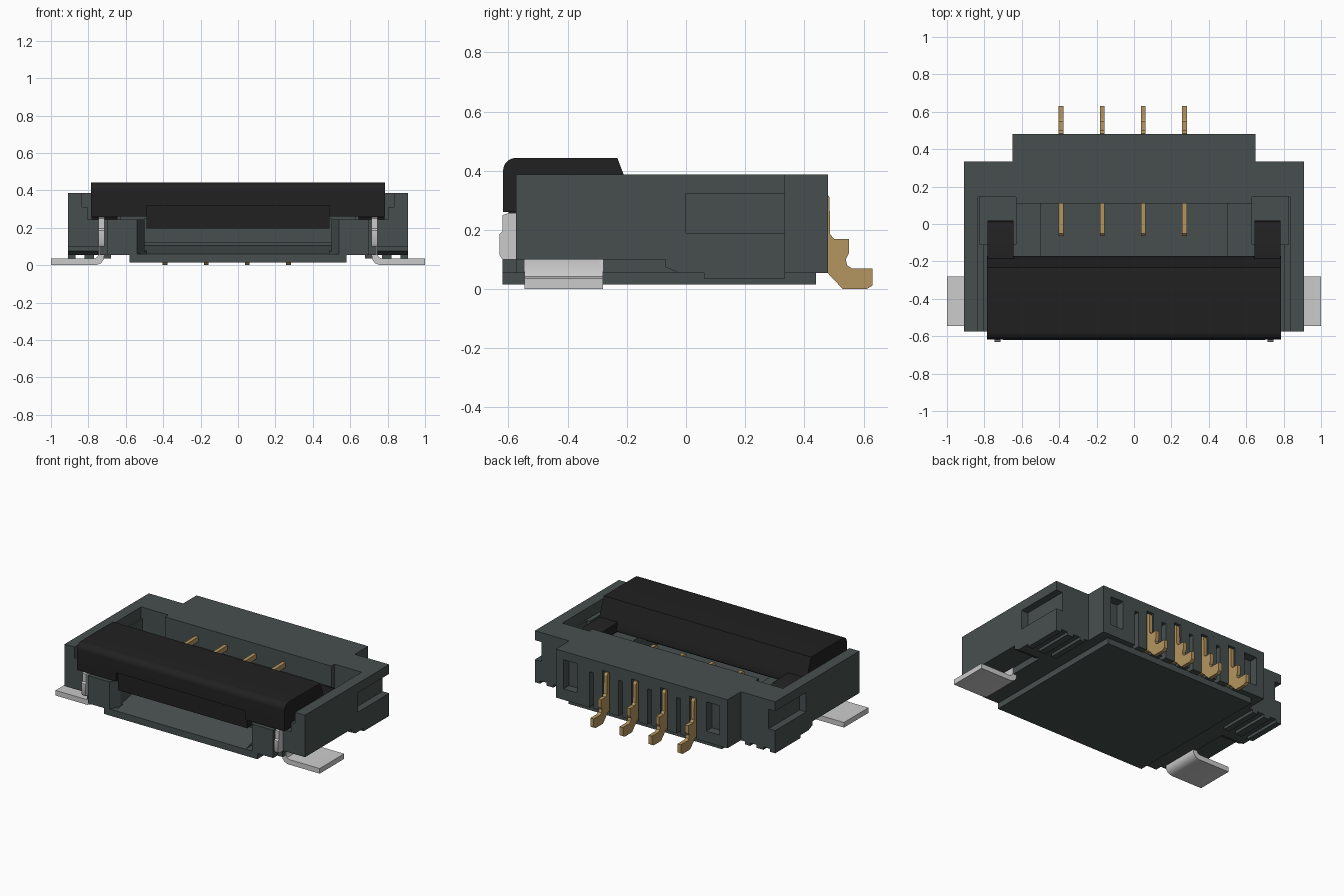
import bpy, bmesh, math
from mathutils import Vector

if "Cube" in bpy.data.objects:
    bpy.data.objects.remove(bpy.data.objects["Cube"])


def material(name, rgb):
    m = bpy.data.materials.new(name)
    m.diffuse_color = (*rgb, 1)
    m.use_nodes = True
    m.node_tree.nodes["Principled BSDF"].inputs["Base Color"].default_value = m.diffuse_color
    return m


GREY = material("slate_plastic", (0.062, 0.078, 0.076))
BLACK = material("black_plastic", (0.015, 0.015, 0.015))
GOLD = material("gold_contact", (0.46, 0.30, 0.115))
SILVER = material("tin_metal", (0.60, 0.60, 0.60))


def prism(name, pts, axis, a, b, mat):
    """Extrude a 2D outline from a to b. X: (y,z), Y: (x,z), Z: (x,y)."""
    place = {'X': lambda p, t: (t, p[0], p[1]),
             'Y': lambda p, t: (p[0], t, p[1]),
             'Z': lambda p, t: (p[0], p[1], t)}[axis]
    bm = bmesh.new()
    lo = [bm.verts.new(place(p, a)) for p in pts]
    hi = [bm.verts.new(place(p, b)) for p in pts]
    bm.faces.new(lo)
    bm.faces.new(hi)
    n = len(pts)
    for i in range(n):
        j = (i + 1) % n
        bm.faces.new((lo[i], lo[j], hi[j], hi[i]))
    bmesh.ops.recalc_face_normals(bm, faces=bm.faces)
    me = bpy.data.meshes.new(name)
    bm.to_mesh(me)
    bm.free()
    me.materials.append(mat)
    ob = bpy.data.objects.new(name, me)
    bpy.context.collection.objects.link(ob)
    return ob


def box(name, x, y, z, mat):
    pts = [(x[0], y[0]), (x[1], y[0]), (x[1], y[1]), (x[0], y[1])]
    return prism(name, pts, 'Z', z[0], z[1], mat)


def combine(target, tool, op='DIFFERENCE'):
    """Apply a boolean and discard the tool."""
    mod = target.modifiers.new("bool", 'BOOLEAN')
    mod.operation, mod.solver, mod.object = op, 'EXACT', tool
    bpy.context.view_layer.objects.active = target
    bpy.ops.object.modifier_apply(modifier=mod.name)
    bpy.data.objects.remove(tool, do_unlink=True)


def span(s, a, b):
    return tuple(sorted((s * a, s * b)))


def smooth(ob):
    bpy.ops.object.select_all(action='DESELECT')
    ob.select_set(True)
    bpy.context.view_layer.objects.active = ob
    bpy.ops.object.shade_smooth_by_angle(angle=math.radians(35))


PINS = [-0.39 + 0.22 * i for i in range(4)]

# Housing: stepped outline, then hollowed
half = [(0.70, -0.62), (0.70, -0.575), (0.91, -0.575), (0.91, 0.335),
        (0.65, 0.335), (0.65, 0.48)]
outline = half + [(-x, y) for x, y in reversed(half)]
housing = prism("housing", outline, 'Z', 0.055, 0.387, GREY)


def cut(x, y, z):
    combine(housing, box("cutter", x, y, z, GREY))


cut((-0.805, 0.805), (-0.8, 0.11), (0.245, 0.6))          # lever opening
channel = [(-0.8, 0.06), (-0.62, 0.06), (-0.42, 0.105), (-0.42, 0.12),
           (0.3, 0.12), (0.3, 0.25), (-0.8, 0.25)]
combine(housing, prism("cutter", channel, 'X', -0.5, 0.5, GREY))  # cable slot
under = [(-0.8, 0), (-0.8, 0.1), (-0.07, 0.1), (-0.07, 0.075),
         (-0.03, 0.058), (-0.03, 0)]
for s in (-1, 1):
    cut(span(s, 0.79, 0.835), (-0.8, 0.145), (0.31, 0.6))   # wall ledge
    cut(span(s, 0.63, 0.825), (-0.11, 0.145), (0.19, 0.6))  # pivot pocket
    cut(span(s, 0.86, 1.1), (0.0, 0.5), (0.19, 0.323))      # side pocket
    cut(span(s, 0.49, 0.59), (0.42, 0.6), (0.13, 0.33))     # rear pocket
    a, b = span(s, 0.74, 1.1)
    combine(housing, prism("cutter", under, 'X', a, b, GREY))
    # flared mouth of the cable slot
    flare = [(s * 0.49, -0.7), (s * 0.59, -0.7), (s * 0.49, -0.54)]
    combine(housing, prism("cutter", flare, 'Z', 0.06, 0.3, GREY))
for x in PINS:
    cut((x - 0.026, x + 0.026), (0.41, 0.6), (0.0, 0.335))            # pin slot
    cut((x + 0.095, x + 0.125), (0.42, 0.6), (0.0, 0.30))             # spare slot

# Base plate and underside ribs
box("base_plate", (-0.58, 0.58), (-0.62, 0.44), (0.015, 0.06), GREY)
for s in (-1, 1):
    for i, (a, b) in enumerate([(0.68, 0.72), (0.77, 0.82), (0.87, 0.91)]):
        box(f"underside_rib_{'LR'[s > 0]}{i}", span(s, a, b),
            (0.06, 0.335), (0.035, 0.06), GREY)

# Locking lever: rounded bar, recessed lip and two arms
arc = [(-0.575 - 0.043 * math.cos(t), 0.40 + 0.043 * math.sin(t))
       for t in [math.pi / 2 * i / 8 for i in range(9)]]
bar = [(-0.618, 0.26)] + arc + [(-0.232, 0.443), (-0.17, 0.28), (-0.17, 0.26)]
lever = prism("lever", bar, 'X', -0.785, 0.785, BLACK)
combine(lever, box("cutter", (-0.49, 0.49), (-0.8, -0.60), (0.2, 0.32), BLACK))
combine(lever, box("lip", (-0.49, 0.49), (-0.60, -0.28), (0.195, 0.34), BLACK), 'UNION')
arm = [(-0.3, 0.255), (-0.1, 0.255), (-0.08, 0.21), (-0.02, 0.20), (0.01, 0.22),
       (0.02, 0.26), (0.01, 0.30), (-0.02, 0.315), (-0.3, 0.32)]
for s in (-1, 1):
    a, b = span(s, 0.645, 0.784)
    combine(lever, prism("arm", arm, 'X', a, b, BLACK), 'UNION')
smooth(lever)

# Solder clips: bent foot plus upright plate
foot = [(1.0, 0), (0.76, 0), (0.733, 0.01), (0.718, 0.03), (0.715, 0.05),
        (0.715, 0.20), (0.745, 0.20), (0.745, 0.06), (0.752, 0.043),
        (0.77, 0.035), (1.0, 0.035)]
plate = [(-0.62, 0.10), (-0.63, 0.115), (-0.63, 0.185), (-0.62, 0.195),
         (-0.62, 0.25), (-0.60, 0.257), (-0.3, 0.257), (-0.3, 0.10)]
for s in (-1, 1):
    side = "right" if s > 0 else "left"
    clip = prism(f"solder_clip_{side}", [(s * x, z) for x, z in foot], 'Y',
                 -0.545, -0.28, SILVER)
    a, b = span(s, 0.715, 0.745)
    combine(clip, prism("plate", plate, 'X', a, b, SILVER), 'UNION')
    smooth(clip)

# Contacts: rear solder tail with a long beam reaching into the opening
tail = [(-0.065, 0.275), (-0.065, 0.30), (-0.05, 0.315), (0.475, 0.325),
        (0.485, 0.31), (0.487, 0.185), (0.50, 0.17), (0.55, 0.17), (0.55, 0.12),
        (0.54, 0.10), (0.545, 0.08), (0.56, 0.07), (0.63, 0.07), (0.63, 0.012),
        (0.61, 0), (0.53, 0), (0.475, 0.058), (0.43, 0.065), (0.43, 0.28),
        (-0.04, 0.285)]
for i, x in enumerate(PINS):
    prism(f"contact_{i + 1}", tail, 'X', x - 0.0125, x + 0.0125, GOLD)
